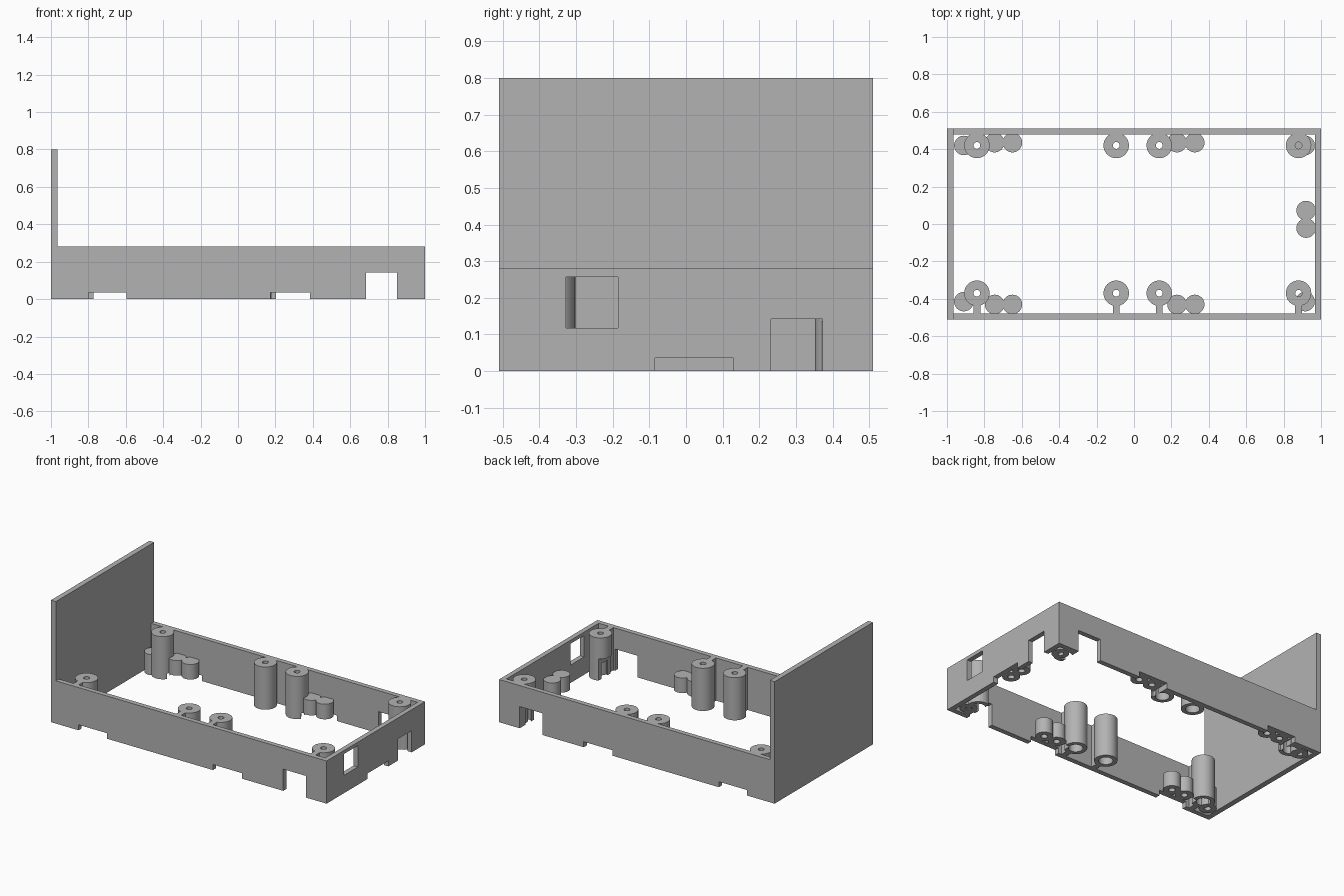
import bpy, bmesh, math

if "Cube" in bpy.data.objects:
    bpy.data.objects.remove(bpy.data.objects["Cube"], do_unlink=True)

grey = bpy.data.materials.new("plain_grey")
grey.use_nodes = True
colour = (0.45, 0.45, 0.45, 1)
grey.diffuse_color = colour
grey.node_tree.nodes["Principled BSDF"].inputs["Base Color"].default_value = colour


def finish(name, bm):
    bmesh.ops.recalc_face_normals(bm, faces=bm.faces)
    mesh = bpy.data.meshes.new(name)
    bm.to_mesh(mesh)
    bm.free()
    mesh.materials.append(grey)
    obj = bpy.data.objects.new(name, mesh)
    bpy.context.collection.objects.link(obj)
    return obj


def box(name, x0, x1, y0, y1, z0, z1):
    bm = bmesh.new()
    bmesh.ops.create_cube(bm, size=1)
    for v in bm.verts:
        v.co = (x1 if v.co.x > 0 else x0, y1 if v.co.y > 0 else y0, z1 if v.co.z > 0 else z0)
    return finish(name, bm)


def lathe(name, x, y, profile, closed, steps=40):
    """Spin a (radius, height) profile around a vertical axis at x, y."""
    bm = bmesh.new()
    verts = [bm.verts.new((x + r, y, z)) for r, z in profile]
    edges = [bm.edges.new(pair) for pair in zip(verts, verts[1:])]
    if closed:
        edges.append(bm.edges.new((verts[-1], verts[0])))
    bmesh.ops.spin(bm, geom=verts + edges, cent=(x, y, 0), axis=(0, 0, 1),
                   angle=math.tau, steps=steps)
    bmesh.ops.remove_doubles(bm, verts=bm.verts, dist=0.0005)
    return finish(name, bm)


def cut(obj, cutters):
    for cutter in cutters:
        mod = obj.modifiers.new("cut", "BOOLEAN")
        mod.operation = "DIFFERENCE"
        mod.solver = "EXACT"
        mod.object = cutter
    graph = bpy.context.evaluated_depsgraph_get()
    mesh = bpy.data.meshes.new_from_object(obj.evaluated_get(graph))
    obj.modifiers.clear()
    obj.data = mesh


def cutter(*bounds):
    obj = box("cutter", *bounds)
    obj.hide_render = True
    return obj


W, D, H, T = 1.0, 0.51, 0.28, 0.032     # half width, half depth, height, wall
LOW, TALL = 0.036, 0.142                # notch heights

# Cutters for the openings
low_cuts = [cutter(x0, x1, y0, y1, -0.1, LOW)
            for x0, x1 in ((-0.80, -0.595), (0.175, 0.385))
            for y0, y1 in ((-0.6, -0.378), (0.382, 0.6))]
end_cut = cutter(0.867, 1.1, -0.085, 0.13, -0.1, LOW)
tall_cut = cutter(0.685, 0.85, -0.7, 0.7, -0.1, TALL)
side_cut = cutter(0.966, 1.1, 0.232, 0.372, -0.1, TALL)
window_cut = cutter(0.955, 1.1, -0.327, -0.185, 0.117, 0.257)
long_cuts = low_cuts + [tall_cut]

# Walls and tall end panel
cut(box("front_wall", -W + T, W - T, -D, -D + T, 0, H), long_cuts)
cut(box("back_wall", -W + T, W - T, D - T, D, 0, H), long_cuts)
cut(box("right_end_wall", W - T, W, -D, D, 0, H), [end_cut, side_cut, window_cut])
box("tall_end_panel", -W, -W + T + 0.003, -D, D, 0, 0.8)

# Screw posts with a through hole and a wider bore underneath
rounds = []
BORE = 0.1
for x in (-0.84, -0.095, 0.135, 0.88):
    for side, y in (("front", -0.37), ("back", 0.42)):
        profile = [(0.068, 0), (0.068, H), (0.018, H), (0.018, BORE), (0.042, BORE), (0.042, 0)]
        post = lathe(side + "_screw_post", x, y, profile, True)
        if side == "front":
            rib = box("front_post_rib", x - 0.018, x + 0.018, -D + T, y - 0.06, 0, H)
        else:
            rib = box("back_post_rib", x - 0.036, x + 0.036, y + 0.052, D - T, 0, H)
        for part in (post, rib):
            if x > 0.1 or x < -0.8:
                cut(part, long_cuts)
        rounds.append(post)

# Short blind sockets in pairs along the walls and single ones in the corners
spots = [(x, y) for x in (-0.745, -0.65, 0.23, 0.325) for y in (-0.43, 0.435)]
spots += [(x, y) for x in (-0.91, 0.915) for y in (-0.415, 0.42)]
spots += [(0.92, 0.072), (0.92, -0.022)]
for x, y in spots:
    profile = [(0, 0.135), (0.052, 0.135), (0.052, 0), (0.02, 0), (0.02, 0.1), (0, 0.1)]
    socket = lathe("short_socket", x, y, profile, False)
    cut(socket, long_cuts + [end_cut])
    rounds.append(socket)

for helper in low_cuts + [end_cut, tall_cut, side_cut, window_cut]:
    bpy.data.objects.remove(helper, do_unlink=True)

# Smooth the round parts, keeping rims sharp
bpy.ops.object.select_all(action="DESELECT")
for obj in rounds:
    obj.select_set(True)
bpy.context.view_layer.objects.active = rounds[0]
bpy.ops.object.shade_smooth_by_angle(angle=math.radians(35))
